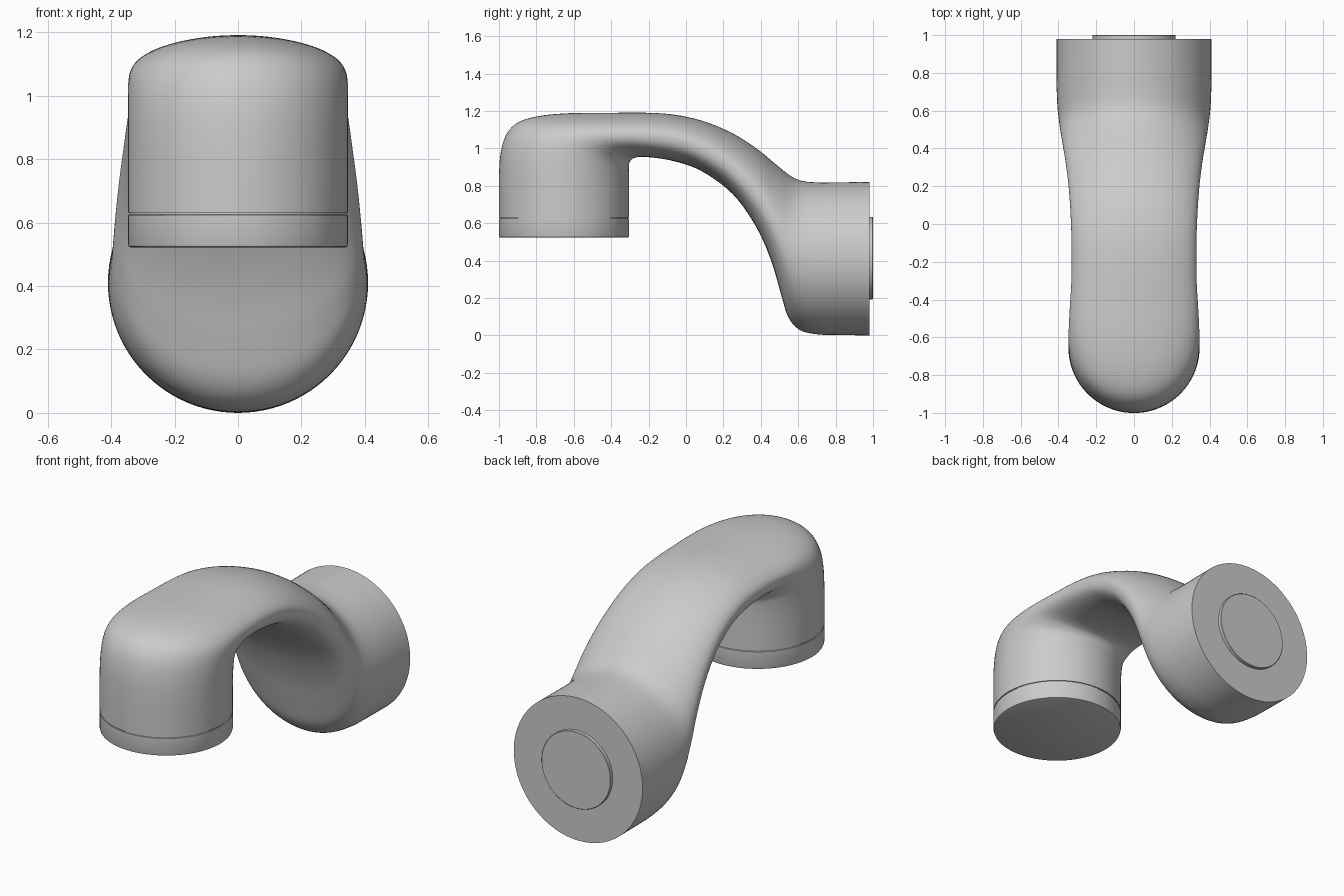
import bpy, bmesh, math
from mathutils import Vector, Matrix

if "Cube" in bpy.data.objects:
    bpy.data.objects.remove(bpy.data.objects["Cube"])

SEG = 96   # points per cross-section
SUB = 5    # interpolated rings between control sections

# Control sections: outer y, outer z, inner y, inner z, half width, inner-side squareness
SECTIONS = [
    (.98, .82, .98, .000, .410, 2.0),
    (.80, .818, .80, .002, .410, 2.0),
    (.70, .818, .70, .006, .409, 2.0),
    (.62, .826, .61, .028, .405, 2.0),
    (.56, .852, .548, .095, .398, 2.05),
    (.48, .915, .508, .220, .390, 2.2),
    (.38, .997, .455, .400, .377, 2.4),
    (.25, 1.080, .375, .580, .360, 2.5),
    (.10, 1.143, .250, .755, .344, 2.5),
    (-.05, 1.178, .080, .880, .334, 2.5),
    (-.20, 1.190, -.080, .935, .330, 2.5),
    (-.40, 1.190, -.220, .954, .332, 2.4),
    (-.62, 1.188, -.280, .947, .340, 2.2),
    (-.79, 1.172, -.302, .925, .345, 2.1),
    (-.90, 1.137, -.305, .895, .347, 2.0),
    (-.96, 1.075, -.305, .855, .3475, 2.0),
    (-.99, .980, -.305, .805, .3475, 2.0),
    (-1.0, .850, -.305, .750, .3475, 2.0),
    (-1.0, .631, -.305, .631, .3475, 2.0),
]


def spline(points):
    """Catmull-Rom interpolation of control tuples."""
    out = []
    n = len(points)
    for i in range(n - 1):
        p0, p1, p2, p3 = (points[min(max(i + k, 0), n - 1)] for k in (-1, 0, 1, 2))
        for s in range(SUB):
            t = s / SUB
            out.append([0.5 * (2 * b + (c - a) * t + (2 * a - 5 * b + 4 * c - d) * t * t
                               + (3 * b - a - 3 * c + d) * t ** 3)
                        for a, b, c, d in zip(p0, p1, p2, p3)])
    out.append(list(points[-1]))
    return out


def loft(name, rings):
    """Skin closed rings of points and cap both ends."""
    bm = bmesh.new()
    vs = [[bm.verts.new(p) for p in r] for r in rings]
    for a, b in zip(vs, vs[1:]):
        n = len(a)
        for j in range(n):
            k = (j + 1) % n
            bm.faces.new((a[j], a[k], b[k], b[j]))
    bm.faces.new(vs[0])
    bm.faces.new(vs[-1])
    bmesh.ops.recalc_face_normals(bm, faces=bm.faces)
    me = bpy.data.meshes.new(name)
    bm.to_mesh(me)
    bm.free()
    ob = bpy.data.objects.new(name, me)
    bpy.context.collection.objects.link(ob)
    bpy.ops.object.select_all(action='DESELECT')
    ob.select_set(True)
    bpy.context.view_layer.objects.active = ob
    bpy.ops.object.shade_smooth_by_angle(angle=math.radians(35))
    return ob


def section_ring(s):
    """Oval between an outer and inner point, flattened on the inner side."""
    outer, inner = Vector((0, s[0], s[1])), Vector((0, s[2], s[3]))
    mid, half = (outer + inner) / 2, (outer - inner) / 2
    ring = []
    for j in range(SEG):
        a = 2 * math.pi * j / SEG
        c, d = math.cos(a), math.sin(a)
        e = 2 / s[5] if d < 0 else 1
        u = math.copysign(abs(c) ** e, c)
        v = math.copysign(abs(d) ** e, d)
        ring.append(mid + half * v + Vector((u * s[4], 0, 0)))
    return ring


def lathe(name, profile, matrix):
    """Round part from (radius, height) pairs."""
    return loft(name, [[matrix @ Vector((r * math.cos(2 * math.pi * j / SEG),
                                         r * math.sin(2 * math.pi * j / SEG), h))
                        for j in range(SEG)] for r, h in profile])


# Curved elbow housing, from rear flange to downward spout
loft("elbow_housing", [section_ring(s) for s in spline(SECTIONS)])

# Lower end cap with a fine groove above it
lathe("end_cap", [(.338, .522), (.345, .525), (.3475, .532), (.3475, .624),
                  (.342, .625), (.342, .633)],
      Matrix.Translation((0, -.6525, 0)))

# Raised mounting disc on the rear flange
lathe("mounting_disc", [(.22, -.01), (.22, .018), (.218, .02)],
      Matrix.Translation((0, .98, .413)) @ Matrix.Rotation(-math.pi / 2, 4, 'X'))
